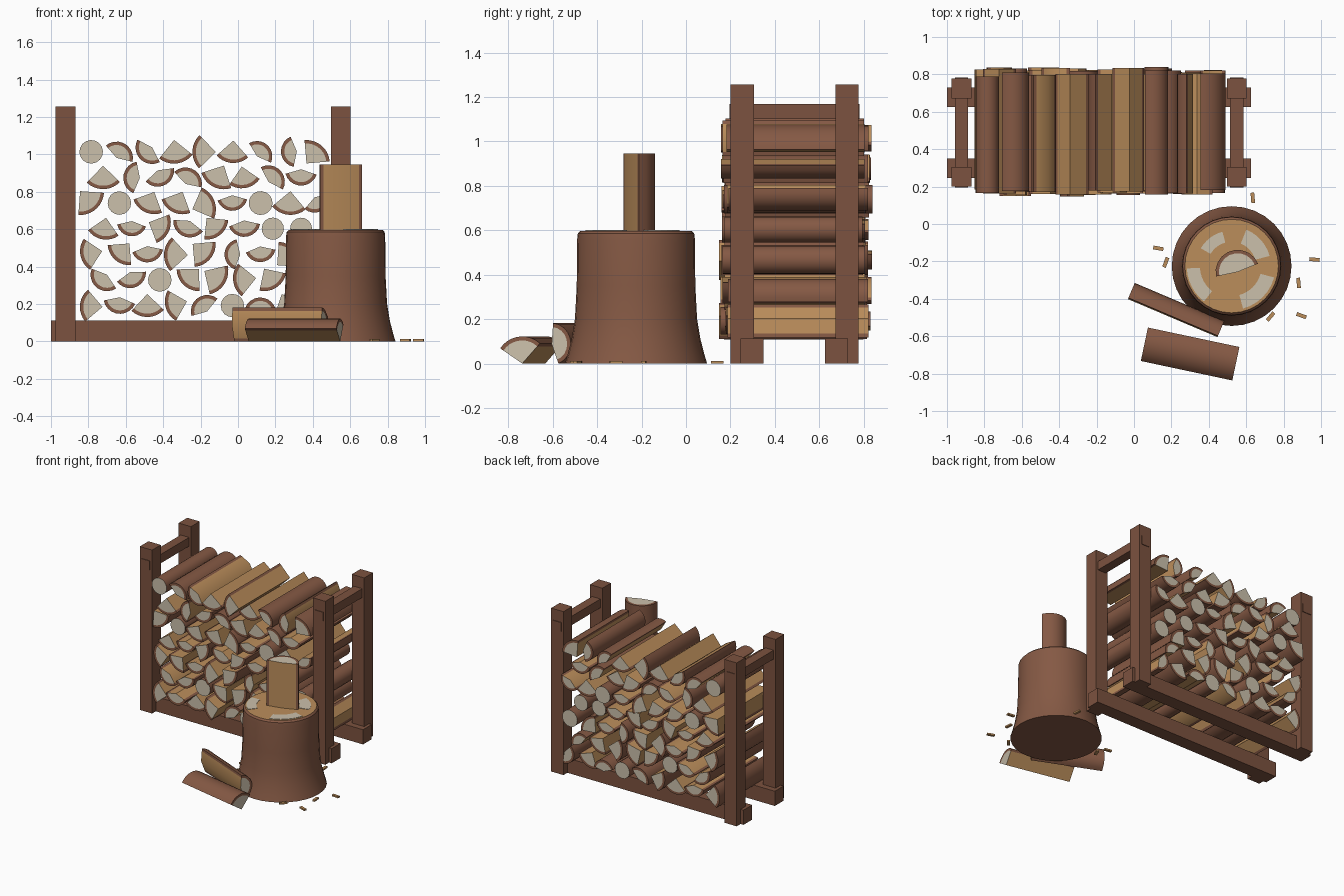
import bpy, bmesh, math, random
from mathutils import Matrix

if "Cube" in bpy.data.objects:
    bpy.data.objects.remove(bpy.data.objects["Cube"])
random.seed(4)

def material(name, rgb):
    m = bpy.data.materials.new(name)
    m.diffuse_color = (*rgb, 1)
    m.use_nodes = True
    m.node_tree.nodes["Principled BSDF"].inputs["Base Color"].default_value = m.diffuse_color
    return m

BARK = material("bark_brown", (0.235, 0.10, 0.058))
WOOD = material("split_wood_tan", (0.50, 0.27, 0.105))
CREAM = material("end_grain_cream", (0.60, 0.53, 0.41))
FRAME = material("frame_brown", (0.20, 0.085, 0.05))

def finish(name, bm, mats, matrix=None, smooth=True):
    bmesh.ops.recalc_face_normals(bm, faces=bm.faces)
    me = bpy.data.meshes.new(name)
    bm.to_mesh(me)
    bm.free()
    for m in mats:
        me.materials.append(m)
    if smooth:
        for p in me.polygons:
            p.use_smooth = True
        me.set_sharp_from_angle(angle=math.radians(35))
    ob = bpy.data.objects.new(name, me)
    bpy.context.collection.objects.link(ob)
    if matrix is not None:
        ob.matrix_world = matrix
    return ob

def box(name, size, matrix, mat):
    bm = bmesh.new()
    bmesh.ops.create_cube(bm, size=1, matrix=Matrix.Diagonal((*size, 1)))
    return finish(name, bm, [mat], matrix, smooth=False)

def span_box(name, x, y, z, mat):
    lo, hi = zip(x, y, z)
    return box(name, [b - a for a, b in zip(lo, hi)],
               Matrix.Translation([(a + b) / 2 for a, b in zip(lo, hi)]), mat)

def log(name, span, facing, radius, length, matrix, grounded=False):
    """Log along local y. span = arc of bark in degrees, facing = bark direction."""
    full = span >= 360
    n = 16 if full else 9
    a0, a1 = math.radians(facing - span / 2), math.radians(facing + span / 2)
    ring = lambda r: [(r * math.cos(a0 + (a1 - a0) * i / n), r * math.sin(a0 + (a1 - a0) * i / n))
                      for i in range(n + (not full))]
    outer = ring(radius)
    core = outer if full else ring(radius - 0.018) + [(0, 0)]
    pts = outer + core
    cx, cz = [(min(p[k] for p in pts) + max(p[k] for p in pts)) / 2 for k in (0, 1)]
    if grounded:
        cz = min(p[1] for p in pts)
    bm = bmesh.new()
    def verts(section):
        return [[bm.verts.new((x - cx, y, z - cz)) for x, z in section]
                for y in (-length / 2, length / 2)]
    def face(vs, mat):
        bm.faces.new(vs).material_index = mat
    o = verts(outer)
    m = len(outer)
    for i in range(m if full else n):            # bark surface
        j = (i + 1) % m
        face((o[0][i], o[0][j], o[1][j], o[1][i]), 0)
    if full:
        for e in o:
            face(e, 2)
    else:
        c = verts(core)
        for e in (0, 1):
            face(c[e], 2)                        # cream core end
            for i in range(n):                   # bark rim end
                face((o[e][i], o[e][i + 1], c[e][i + 1], c[e][i]), 0)
        for i in (0, n):
            face((o[0][i], o[1][i], c[1][i], c[0][i]), 0)     # bark edge
            face((c[0][i], c[1][i], c[1][-1], c[0][-1]), 1)   # split face
    return finish(name, bm, [BARK, WOOD, CREAM], matrix)

# Rack: base beams, posts and top rails
for side, by, py in (("front", 0.245, 0.20), ("back", 0.625, 0.672)):
    span_box(side + "_base_beam", (-1, 0.625), (by, by + 0.105), (0, 0.113), FRAME)
    for end, px in (("left", -0.975), ("right", 0.497)):
        span_box(f"{side}_{end}_post", (px, px + 0.105), (py, py + 0.105), (0, 1.255), FRAME)
for end, px in (("left", -0.958), ("right", 0.514)):
    span_box(end + "_top_rail", (px, px + 0.071), (0.195, 0.782), (1.10, 1.168), FRAME)

# Stack, bottom row first: Q quarter, H half, R round, with the bark direction
Q, H, R = (90, 0.122), (145, 0.085), (360, 0.061)
rows = [
    [(Q, 180), (H, 265), (Q, 275), (Q, 200), (H, 120), (R, 0), (H, 90), (Q, 300), (H, 200)],
    [(H, 230), (H, 290), (R, 0), (Q, 225), (Q, 330), (Q, 190), (Q, 300), (H, 60)],
    [(Q, 190), (Q, 230), (H, 270), (Q, 180), (Q, 315), (H, 180), (H, 270), (Q, 45), (R, 0)],
    [(Q, 265), (H, 270), (Q, 330), (H, 250), (Q, 310), (H, 270), (R, 0), (R, 0)],
    [(Q, 310), (R, 0), (Q, 250), (Q, 240), (Q, 20), (H, 270), (R, 0), (Q, 270), (H, 300)],
    [(Q, 270), (H, 180), (H, 300), (H, 60), (Q, 245), (Q, 280), (H, 45), (H, 270)],
    [(R, 0), (H, 60), (H, 225), (Q, 275), (Q, 175), (Q, 270), (H, 45), (H, 190), (Q, 45)],
]
for r, row in enumerate(rows):
    for i, ((span, radius), facing) in enumerate(row):
        x = (-0.72 if r % 2 else -0.785) + 0.151 * i
        pos = (x, 0.492 + random.uniform(-0.015, 0.015), 0.192 + 0.137 * r)
        log(f"stacked_log_{r + 1}_{i + 1}", span, facing + random.uniform(-6, 6),
            radius * random.uniform(0.95, 1.05), random.uniform(0.62, 0.67), Matrix.Translation(pos))

# Chopping block: flared stump turned from a profile
SX, SY = 0.522, -0.225
bm = bmesh.new()
rings = []
N = 32
for rad, z in ((0.32, 0), (0.308, 0.04), (0.29, 0.11), (0.275, 0.2), (0.267, 0.35),
               (0.265, 0.56), (0.262, 0.585), (0.25, 0.597)):
    rings.append([bm.verts.new((rad * math.cos(2 * math.pi * k / N),
                                rad * math.sin(2 * math.pi * k / N), z)) for k in range(N)])
for a, b in zip(rings, rings[1:]):
    for k in range(N):
        bm.faces.new((a[k], a[(k + 1) % N], b[(k + 1) % N], b[k]))
bm.faces.new(rings[0][::-1])
bm.faces.new(rings[-1]).material_index = 1
finish("chopping_block", bm, [BARK, WOOD], Matrix.Translation((SX, SY, 0)))

# Pale worn patches on the block's top
for k, (a0, a1, r0, r1) in enumerate(((105, 150, 0.13, 0.19), (15, 68, 0.13, 0.21),
                                      (183, 232, 0.17, 0.24), (285, 345, 0.16, 0.235))):
    bm = bmesh.new()
    arc = [math.radians(a0 + (a1 - a0) * i / 6) for i in range(7)]
    pts = [(r1, a) for a in arc] + [(r0, a) for a in arc[::-1]]
    f = bm.faces.new([bm.verts.new((r * math.cos(a), r * math.sin(a), 0.596)) for r, a in pts])
    ext = bmesh.ops.extrude_face_region(bm, geom=[f])["geom"]
    bmesh.ops.translate(bm, vec=(0, 0, 0.004), verts=[v for v in ext if isinstance(v, bmesh.types.BMVert)])
    finish(f"worn_patch_{k + 1}", bm, [CREAM], Matrix.Translation((SX, SY, 0)), smooth=False)

# Half log standing on the block, two split logs on the ground
log("upright_log", 170, -107, 0.118, 0.348,
    Matrix.Translation((0.55, -0.21, 0.771)) @ Matrix.Rotation(math.pi / 2, 4, 'X'))
log("fallen_log_back", 155, 8, 0.094, 0.52,
    Matrix.Translation((0.225, -0.46, 0)) @ Matrix.Rotation(math.radians(67), 4, 'Z'), True)
log("fallen_log_front", 98, 97, 0.122, 0.50,
    Matrix.Translation((0.30, -0.695, 0)) @ Matrix.Rotation(math.radians(78), 4, 'Z'), True)

# Wood chips
for k, (x, y, a) in enumerate(((0.635, 0.14, 95), (0.13, -0.13, 170), (0.17, -0.205, 70), (0.965, -0.19, -5),
                               (0.88, -0.315, 95), (0.895, -0.49, -20), (0.73, -0.495, 50))):
    box(f"wood_chip_{k + 1}", (0.055, 0.02, 0.012),
        Matrix.Translation((x, y, 0.006)) @ Matrix.Rotation(math.radians(a), 4, 'Z'), WOOD)
